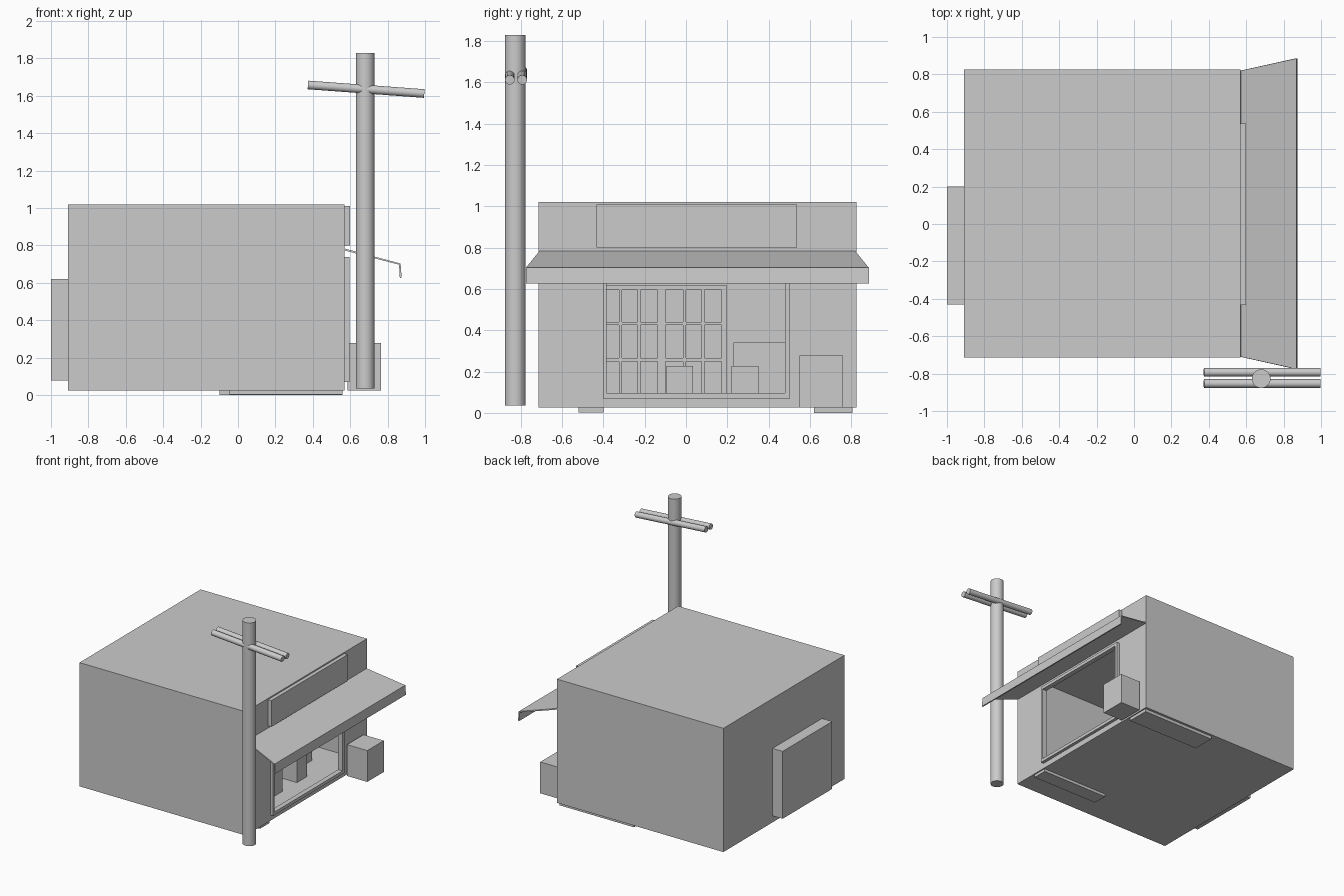
import bpy, bmesh
from mathutils import Vector

if "Cube" in bpy.data.objects:
    bpy.data.objects.remove(bpy.data.objects["Cube"])


def box(name, x, y, z):
    """Axis-aligned box from (min, max) ranges."""
    bpy.ops.mesh.primitive_cube_add(size=1)
    o = bpy.context.object
    o.name = name
    for v in o.data.vertices:
        v.co = [r[0] + (c + 0.5) * (r[1] - r[0]) for c, r in zip(v.co, (x, y, z))]
    return o


def rod(name, a, b, r):
    a, b = Vector(a), Vector(b)
    d = b - a
    bpy.ops.mesh.primitive_cylinder_add(vertices=32, radius=r, depth=d.length,
                                        location=(a + b) / 2,
                                        rotation=d.to_track_quat('Z', 'Y').to_euler())
    o = bpy.context.object
    o.name = name
    bpy.ops.object.shade_smooth_by_angle()
    return o


def cut(o, cutter):
    m = o.modifiers.new('cut', 'BOOLEAN')
    m.operation, m.solver, m.object = 'DIFFERENCE', 'EXACT', cutter
    cutter.hide_render = True
    cutter.hide_viewport = True


# Hollow building with a shop-front opening
shop = box('shop_walls', (-0.91, 0.57), (-0.715, 0.825), (0.025, 1.02))
cut(shop, box('room_cutter', (-0.895, 0.555), (-0.70, 0.81), (0.04, 1.005)))
cut(shop, box('opening_cutter', (0.5, 0.65), (-0.385, 0.48), (0.095, 0.712)))

# Frame around the opening
frame = box('shopfront_frame', (0.565, 0.595), (-0.402, 0.503), (0.07, 0.737))
cut(frame, box('frame_cutter', (0.5, 0.65), (-0.3845, 0.4795), (0.0955, 0.7115)))

# Rear closet bay with two lattice screens facing the room
box('rear_closet', (-1.0, -0.89), (-0.43, 0.20), (0.078, 0.62))
for i, y0 in enumerate((-0.43, -0.12)):
    x = (-0.892, -0.875 + 0.005 * i)
    y1 = y0 + 0.315
    for k, (a, b) in enumerate(((0, .02), (.105, .12), (.195, .21), (.293, .315))):
        box(f'screen_{i}_upright_{k}', x, (y0 + a, y0 + b), (0.078, 0.62))
    for k, (a, b) in enumerate(((.078, .095), (.25, .265), (.425, .44), (.595, .62))):
        box(f'screen_{i}_rail_{k}', x, (y0, y1), (a, b))

# Sign board above the awning
box('sign_board', (0.565, 0.60), (-0.433, 0.538), (0.80, 1.01))

# Flared awning with a drop edge
bm = bmesh.new()
rows = [[bm.verts.new((x, y, z)) for y in ys] for x, z, ys in (
    (0.57, 0.778, (-0.71, 0.82)),
    (0.865, 0.70, (-0.775, 0.885)),
    (0.87, 0.627, (-0.775, 0.885)))]
for a, b in zip(rows, rows[1:]):
    bm.faces.new((a[0], b[0], b[1], a[1]))
me = bpy.data.meshes.new('awning')
bm.to_mesh(me)
bm.free()
awning = bpy.data.objects.new('awning', me)
bpy.context.collection.objects.link(awning)
s = awning.modifiers.new('thickness', 'SOLIDIFY')
s.thickness, s.offset = 0.01, 0

# Crate outside, stools and counter inside
box('outside_crate', (0.585, 0.765), (0.55, 0.76), (0.025, 0.277))
for i, y in enumerate((-0.095, 0.22)):
    box(f'stool_{i}', (0.24, 0.37), (y, y + 0.13), (0.04, 0.228))
box('counter', (-0.10, 0.24), (0.23, 0.60), (0.04, 0.34))

# Foundation slabs
box('slab_front', (-0.045, 0.56), (-0.52, -0.40), (0.002, 0.027))
for i, x in enumerate((-0.10, 0.23)):
    box(f'slab_back_{i}', (x, x + 0.33), (0.62, 0.805), (0.0, 0.027))

# Utility pole with tilted double crossarm
rod('utility_pole', (0.68, -0.827, 0.035), (0.68, -0.827, 1.83), 0.05)
for i, y in enumerate((-0.793, -0.853)):
    rod(f'crossarm_{i}', (0.374, y, 1.658), (0.996, y, 1.612), 0.023)
